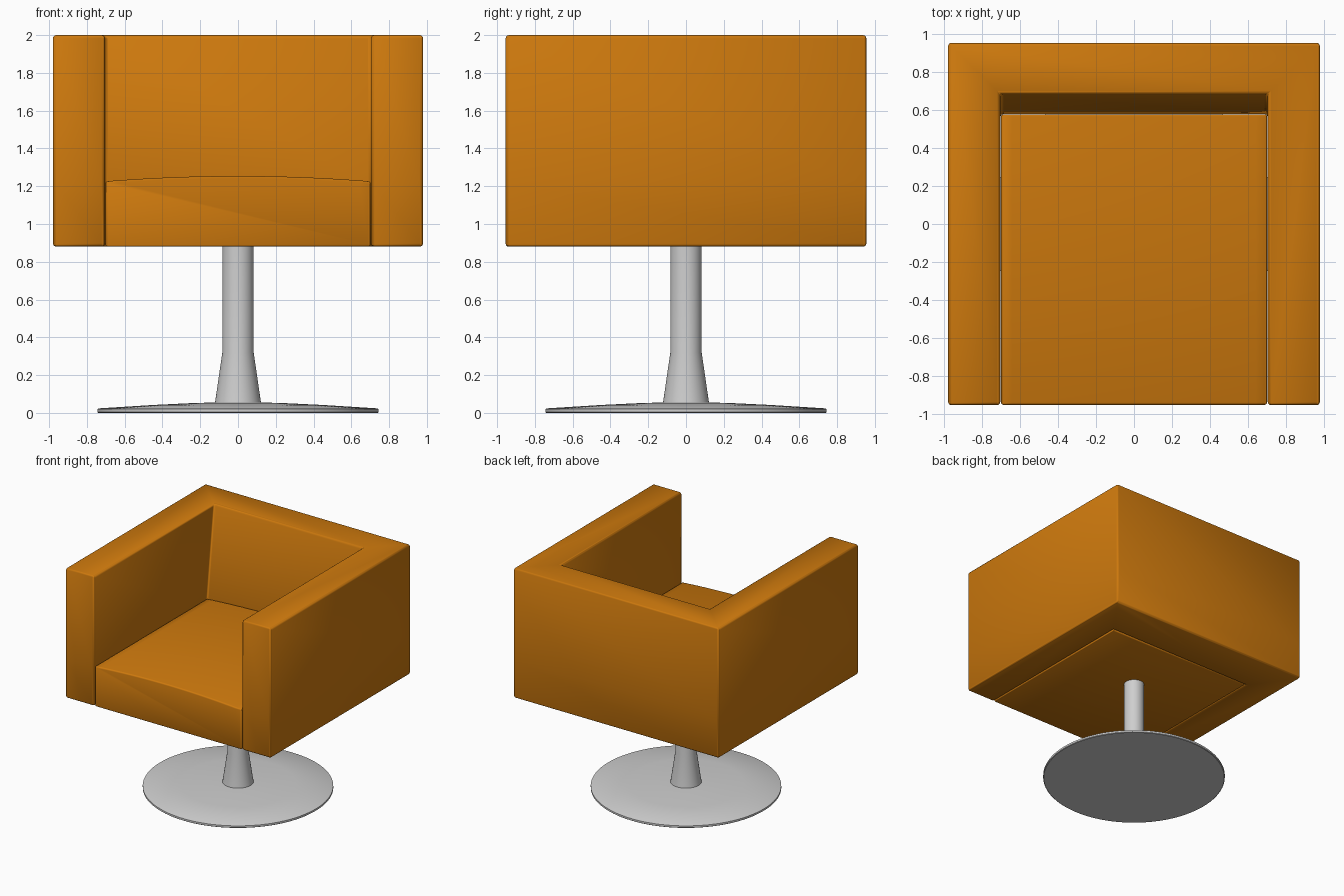
import bpy, bmesh, math
from mathutils import Matrix, Vector

cube = bpy.data.objects.get("Cube")
if cube:
    bpy.data.objects.remove(cube, do_unlink=True)


def material(name, color, roughness):
    mat = bpy.data.materials.new(name)
    mat.use_nodes = True
    mat.diffuse_color = color
    bsdf = mat.node_tree.nodes["Principled BSDF"]
    bsdf.inputs["Base Color"].default_value = color
    bsdf.inputs["Roughness"].default_value = roughness
    return mat


orange = material("orange upholstery", (0.61, 0.19, 0.004, 1), 0.7)
grey = material("grey metal", (0.62, 0.62, 0.62, 1), 0.4)


def finish(name, bm, mat, bevel=0.0):
    """Turn a bmesh into a smooth object with optional rounded edges."""
    bmesh.ops.recalc_face_normals(bm, faces=bm.faces)
    mesh = bpy.data.meshes.new(name)
    bm.to_mesh(mesh)
    bm.free()
    mesh.materials.append(mat)
    obj = bpy.data.objects.new(name, mesh)
    bpy.context.collection.objects.link(obj)
    bpy.ops.object.select_all(action="DESELECT")
    obj.select_set(True)
    bpy.context.view_layer.objects.active = obj
    if bevel:
        mod = obj.modifiers.new("rounded edges", "BEVEL")
        mod.width = bevel
        mod.segments = 4
        mod.limit_method = "ANGLE"
        mod.angle_limit = math.radians(30)
        mod.harden_normals = True
        bpy.ops.object.modifier_apply(modifier=mod.name)
    bpy.ops.object.shade_smooth_by_angle(angle=math.radians(35))
    return obj


def loft(rings):
    """Join matching closed rings of points and cap both ends."""
    bm = bmesh.new()
    loops = [[bm.verts.new(p) for p in ring] for ring in rings]
    for a, b in zip(loops, loops[1:]):
        for i in range(len(a)):
            j = (i + 1) % len(a)
            bm.faces.new((a[i], a[j], b[j], b[i]))
    bm.faces.new(loops[0])
    bm.faces.new(loops[-1])
    return bm


def lathe(name, profile, sides, mat):
    """Spin a radius/height profile around z."""
    rings = []
    for r, z in profile:
        turn = [math.tau * i / sides for i in range(sides)]
        rings.append([(r * math.cos(t), r * math.sin(t), z) for t in turn])
    return finish(name, loft(rings), mat)


HALF_X, HALF_Y = 0.98, 0.955
INNER_X, SEAT_BACK = 0.705, 0.58
BOTTOM, CREASE, TOP = 0.88, 1.21, 2.0


def u_ring(inner_y, z):
    half = [(HALF_X, HALF_Y), (HALF_X, -HALF_Y), (INNER_X, -HALF_Y), (INNER_X, inner_y)]
    outline = half + [(-x, y) for x, y in reversed(half)]
    return [(x, y, z) for x, y in outline]


# Arms and back in one shell, with the backrest leaning above the seat
shell = loft([u_ring(SEAT_BACK, BOTTOM), u_ring(SEAT_BACK, CREASE), u_ring(0.685, TOP)])
finish("arms_and_back", shell, orange, 0.018)

# Seat cushion with a gently crowned top
SEAT_X, STEPS = 0.701, 24
crown = []
for i in range(STEPS + 1):
    u = 1 - 2 * i / STEPS
    crown.append((SEAT_X * u, 1.254 - 0.028 * u * u))
section = [(-SEAT_X, BOTTOM), (SEAT_X, BOTTOM)] + crown
seat = loft([[(x, y, z) for x, z in section] for y in (-0.953, SEAT_BACK - 0.002)])
finish("seat_cushion", seat, orange, 0.012)

# Pedestal column, flared at the foot
lathe("column", [(0.123, 0.045), (0.083, 0.32), (0.083, 0.89)], 48, grey)

# Shallow domed floor disc
disc = [(0.74, 0), (0.745, 0.004), (0.745, 0.02), (0.738, 0.024),
        (0.45, 0.042), (0.22, 0.053), (0.1, 0.055)]
lathe("base_disc", disc, 96, grey)
